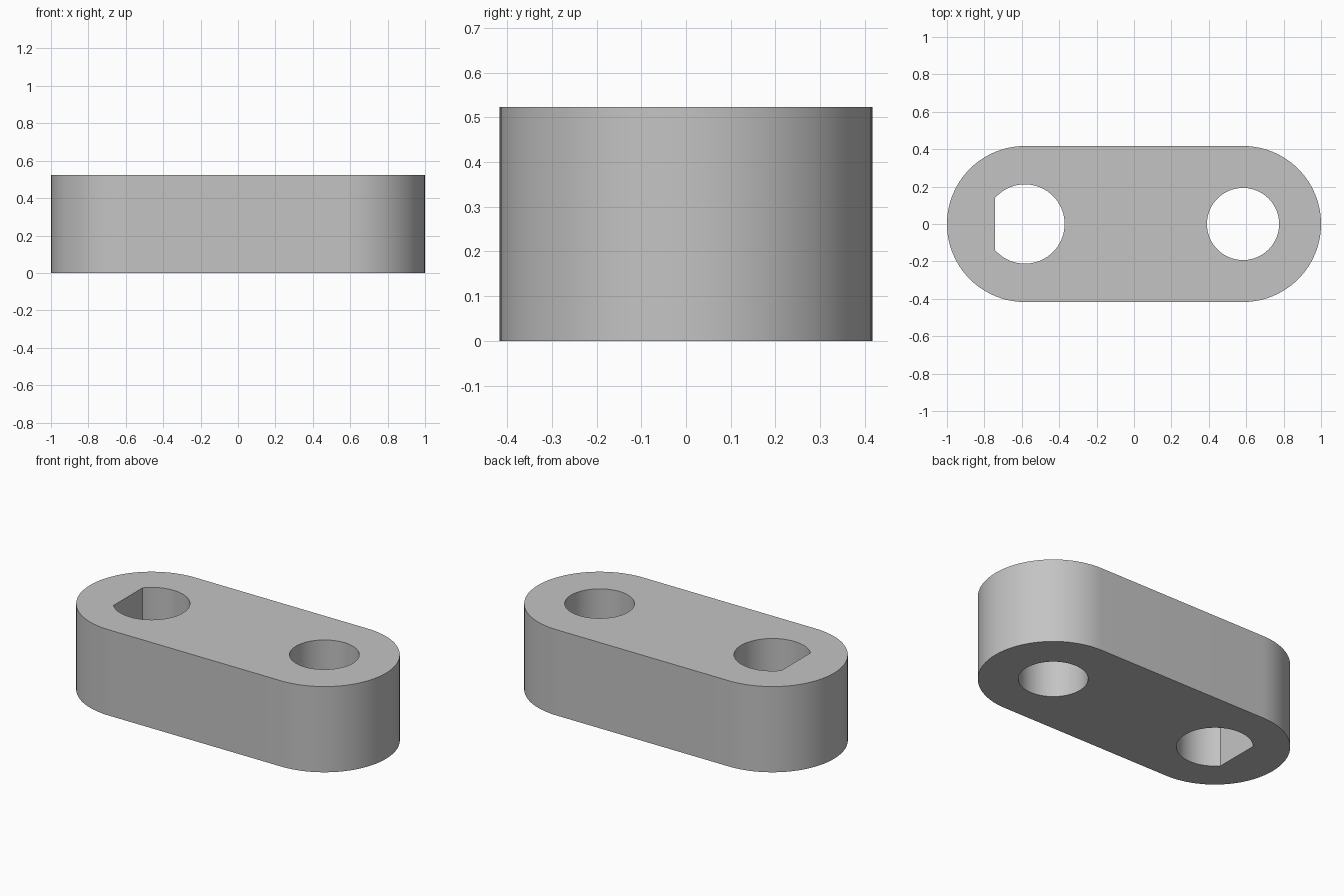
import bpy
import bmesh
from math import acos, cos, pi, radians, sin

cube = bpy.data.objects.get("Cube")
if cube:
    bpy.data.objects.remove(cube, do_unlink=True)

HEIGHT = 0.523
END_RADIUS = 0.417
CENTRE = 1 - END_RADIUS      # distance of each hole from the middle
ROUND_HOLE = 0.193
D_HOLE = 0.212
FLAT_OFFSET = 0.159          # flat side of the D hole from its centre


def arc(cx, radius, start, end, steps):
    """Points along an arc, both ends included."""
    angles = [start + (end - start) * i / steps for i in range(steps + 1)]
    return [(cx + radius * cos(a), radius * sin(a)) for a in angles]


# Outline and the two through holes
outline = arc(CENTRE, END_RADIUS, -pi / 2, pi / 2, 48)
outline += arc(-CENTRE, END_RADIUS, pi / 2, 3 * pi / 2, 48)
round_hole = arc(CENTRE, ROUND_HOLE, 0, 2 * pi, 64)[:-1]
reach = pi - acos(FLAT_OFFSET / D_HOLE)
d_hole = arc(-CENTRE, D_HOLE, -reach, reach, 56)

# Walls
bm = bmesh.new()
rims = {0: [], HEIGHT: []}
for loop in (outline, round_hole, d_hole):
    low, high = [[bm.verts.new((x, y, z)) for x, y in loop] for z in rims]
    for i in range(len(loop)):
        j = (i + 1) % len(loop)
        bm.faces.new((low[i], low[j], high[j], high[i]))
        rims[0].append(bm.edges.get((low[i], low[j])))
        rims[HEIGHT].append(bm.edges.get((high[i], high[j])))

# Top and bottom faces
for edges in rims.values():
    bmesh.ops.triangle_fill(bm, edges=edges, use_beauty=True)
bmesh.ops.recalc_face_normals(bm, faces=bm.faces[:])

mesh = bpy.data.meshes.new("link_plate")
bm.to_mesh(mesh)
bm.free()
link = bpy.data.objects.new("link_plate", mesh)
bpy.context.collection.objects.link(link)

# Plain grey
grey = bpy.data.materials.new("light_grey")
grey.use_nodes = True
colour = (0.55, 0.55, 0.55, 1)
grey.diffuse_color = colour
grey.node_tree.nodes["Principled BSDF"].inputs["Base Color"].default_value = colour
mesh.materials.append(grey)

# Smooth walls with crisp rims
bpy.ops.object.select_all(action="DESELECT")
link.select_set(True)
bpy.context.view_layer.objects.active = link
bpy.ops.object.shade_smooth_by_angle(angle=radians(30))
